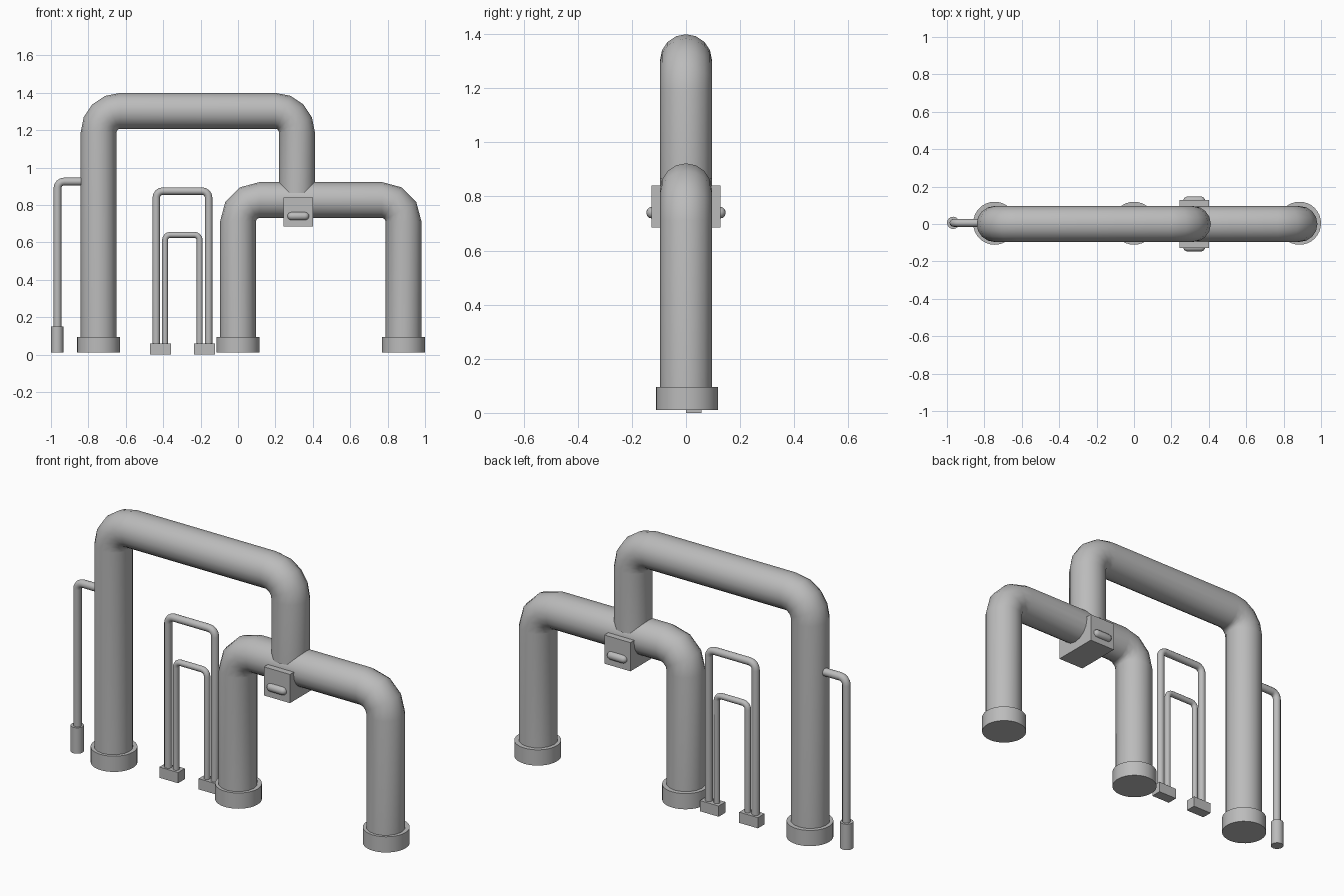
import bpy, bmesh, math
from mathutils import Vector

cube = bpy.data.objects.get("Cube")
if cube:
    bpy.data.objects.remove(cube, do_unlink=True)

grey = bpy.data.materials.new("pipe grey")
grey.use_nodes = True
COLOUR = (0.5, 0.5, 0.5, 1)
grey.diffuse_color = COLOUR
grey.node_tree.nodes["Principled BSDF"].inputs["Base Color"].default_value = COLOUR


def finish(name, bm, angle=40):
    bmesh.ops.recalc_face_normals(bm, faces=bm.faces)
    mesh = bpy.data.meshes.new(name)
    bm.to_mesh(mesh)
    bm.free()
    mesh.materials.append(grey)
    obj = bpy.data.objects.new(name, mesh)
    bpy.context.collection.objects.link(obj)
    bpy.ops.object.select_all(action='DESELECT')
    obj.select_set(True)
    bpy.context.view_layer.objects.active = obj
    bpy.ops.object.shade_smooth_by_angle(angle=math.radians(angle))
    return obj


def pipe(name, corners, radius, bend, y=0.0, sides=16, steps=4):
    """Sweep a round section along an x-z path with right-angle rounded bends."""
    pts = [Vector((x, 0, z)) for x, z in corners]
    stations = [(pts[0], (pts[1] - pts[0]).normalized())]
    for a, b, c in zip(pts, pts[1:], pts[2:]):
        d1, d2 = (b - a).normalized(), (c - b).normalized()
        centre = b - d1 * bend + d2 * bend
        for i in range(steps + 1):
            t = math.pi / 2 * i / steps
            stations.append((centre + bend * (d1 * math.sin(t) - d2 * math.cos(t)),
                             d1 * math.cos(t) + d2 * math.sin(t)))
    stations.append((pts[-1], (pts[-1] - pts[-2]).normalized()))

    bm = bmesh.new()
    side = Vector((0, 1, 0))
    rings = []
    for p, tangent in stations:
        up = tangent.cross(side)
        rings.append([bm.verts.new(p + side * (y + radius * math.cos(k * math.tau / sides))
                                   + up * radius * math.sin(k * math.tau / sides))
                      for k in range(sides)])
    for r, s in zip(rings, rings[1:]):
        for k in range(sides):
            n = (k + 1) % sides
            bm.faces.new((r[k], r[n], s[n], s[k]))
    bm.faces.new(rings[0])
    bm.faces.new(rings[-1])
    return finish(name, bm)


def collar(name, x, radius, z0, z1, y=0.004, sides=32):
    bm = bmesh.new()
    bmesh.ops.create_cone(bm, cap_ends=True, segments=sides, radius1=radius,
                          radius2=radius, depth=z1 - z0)
    bmesh.ops.translate(bm, verts=bm.verts, vec=(x, y, (z0 + z1) / 2))
    return finish(name, bm)


def box(name, low, high):
    bm = bmesh.new()
    bmesh.ops.create_cube(bm, size=1)
    low, high = Vector(low), Vector(high)
    bmesh.ops.scale(bm, verts=bm.verts, vec=high - low)
    bmesh.ops.translate(bm, verts=bm.verts, vec=(low + high) / 2)
    return finish(name, bm)


def handle(name, x, y, z, half, radius):
    """Horizontal bar with rounded ends."""
    bm = bmesh.new()
    bmesh.ops.create_uvsphere(bm, u_segments=12, v_segments=8, radius=radius)
    middle = [v for v in bm.verts if abs(v.co.z) < 1e-5]
    ring = [e for e in bm.edges if e.verts[0] in middle and e.verts[1] in middle]
    bmesh.ops.split_edges(bm, edges=ring)
    # Pull the two halves apart and bridge them
    top = {v for f in bm.faces if f.calc_center_median().z > 0 for v in f.verts}
    for v in bm.verts:
        v.co.z += half if v in top else -half
    open_edges = [e for e in bm.edges if e.is_boundary]
    bmesh.ops.bridge_loops(bm, edges=open_edges)
    for v in bm.verts:
        v.co = Vector((x + v.co.z, y + v.co.x, z + v.co.y))
    return finish(name, bm, 50)


# Main pipes
pipe("tall_pipe", [(-0.745, 0.02), (-0.745, 1.303), (0.315, 1.303), (0.315, 0.865)], 0.096, 0.115)
pipe("low_pipe", [(0, 0.02), (0, 0.826), (0.885, 0.826), (0.885, 0.02)], 0.096, 0.115, steps=3)
for name, x in (("left_collar", 0.885), ("middle_collar", 0), ("right_collar", -0.745)):
    collar(name, x, 0.115, 0.01, 0.095)

# Thin side pipe feeding the tall pipe
pipe("side_pipe", [(-0.965, 0.05), (-0.965, 0.925), (-0.72, 0.925)], 0.021, 0.035, y=0.006, sides=12)
collar("side_pipe_foot", -0.967, 0.033, 0.01, 0.15, y=0.006, sides=16)

# Nested thin loops with block feet
pipe("outer_loop", [(-0.437, 0.03), (-0.437, 0.874), (-0.157, 0.874), (-0.157, 0.03)],
     0.02, 0.035, y=0.028, sides=12)
pipe("inner_loop", [(-0.39, 0.03), (-0.39, 0.64), (-0.205, 0.64), (-0.205, 0.03)],
     0.016, 0.028, y=0.028, sides=12)
for name, x in (("right_loop_foot", -0.415), ("left_loop_foot", -0.18)):
    box(name, (x - 0.056, 0, 0), (x + 0.056, 0.058, 0.058))

# Junction block with a bar on each face
box("junction_block", (0.244, -0.127, 0.685), (0.4, 0.127, 0.84))
for name, y in (("front_bar", -0.125), ("back_bar", 0.125)):
    handle(name, 0.322, y, 0.74, 0.036, 0.022)
